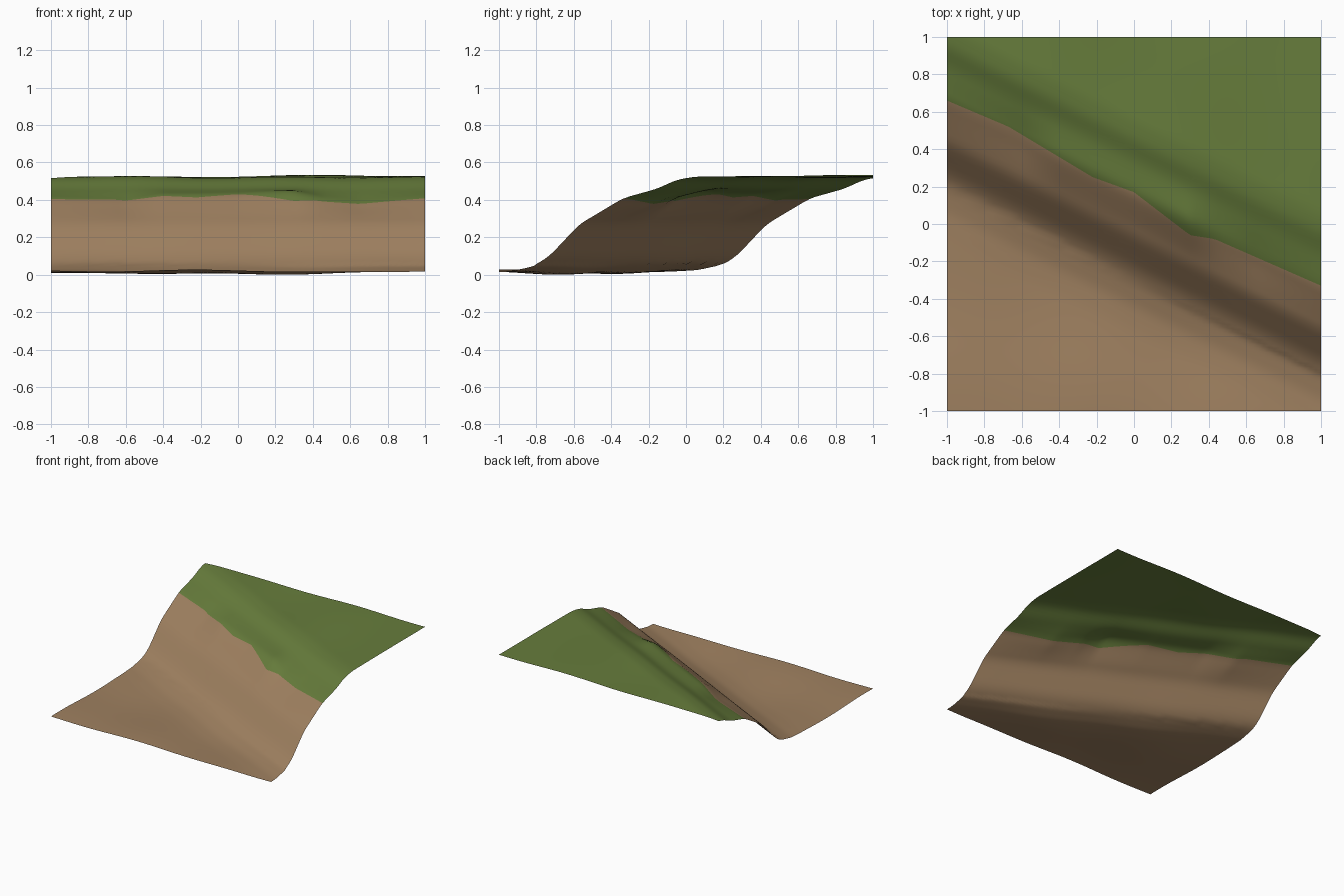
import bpy, bmesh, math

if "Cube" in bpy.data.objects:
    bpy.data.objects.remove(bpy.data.objects["Cube"])


def lerp(points, v):
    """Piecewise linear lookup in a list of (position, value)."""
    if v <= points[0][0]:
        return points[0][1]
    for (a, p), (b, q) in zip(points, points[1:]):
        if v <= b:
            return p + (q - p) * (v - a) / (b - a)
    return points[-1][1]


def material(name, rgb):
    m = bpy.data.materials.new(name)
    m.diffuse_color = (*rgb, 1)
    m.use_nodes = True
    m.node_tree.nodes["Principled BSDF"].inputs["Base Color"].default_value = m.diffuse_color
    return m


# Cross-section of the bank, measured along t = y + x / 2
PROFILE = [(-1.5, .018), (-.57, .012), (-.44, .018), (-.31, .05), (-.23, .10), (-.07, .27),
           (.165, .41), (.345, .46), (.45, .508), (.55, .525), (1.5, .53)]
# Edge of the grass (x, y) and the unevenness along it (x, z)
GRASS_EDGE = [(-1, .66), (-.67, .52), (-.22, .25), (0, .17), (.3, -.06),
              (.43, -.08), (1, -.33)]
EDGE_BUMPS = [(-1, 0), (-.6, -.018), (-.4, .018), (0, .02), (.3, .035),
              (.45, 0), (.65, -.02), (1, 0)]


def height(x, y):
    t = y + .5 * x
    z = sum(lerp(PROFILE, t + d) for d in (-.03, -.015, 0, .015, .03)) / 5
    z += lerp(EDGE_BUMPS, x) * math.exp(-((t - .15) / .13) ** 2)
    # gentle undulation on the flats, fading at the x = +-1 edges
    fade = 1 - .8 * x * x
    flat = min(1, abs(t) / .5)
    z += .008 * fade * flat * math.sin(5.5 * x + 1.5 * y + 1) * math.cos(4 * y - x)
    # slightly raised front rim and dip before the foot of the bank
    if t < -.3:
        z += .006 * math.cos(7 * (y + 1) + x)
    return z


# Terrain sheet: columns in x, rows run from the front to the grass edge to the back
COLS, LOW, HIGH = 72, 56, 40
bm = bmesh.new()
grid = []
for i in range(COLS + 1):
    x = -1 + 2 * i / COLS
    e = lerp(GRASS_EDGE, x)
    ys = [-1 + (e + 1) * j / LOW for j in range(LOW)]
    ys += [e + (1 - e) * j / HIGH for j in range(HIGH + 1)]
    grid.append([bm.verts.new((x, y, height(x, y))) for y in ys])
for a, b in zip(grid, grid[1:]):
    for j in range(LOW + HIGH):
        f = bm.faces.new((a[j], b[j], b[j + 1], a[j + 1]))
        f.material_index = 0 if j < LOW else 1
        f.smooth = True
low = min(v.co.z for v in bm.verts)
for v in bm.verts:
    v.co.z -= low

me = bpy.data.meshes.new("hillside")
bm.to_mesh(me)
bm.free()
me.materials.append(material("earth brown", (.35, .22, .118)))
me.materials.append(material("grass green", (.135, .205, .045)))
bpy.context.collection.objects.link(bpy.data.objects.new("hillside", me))
